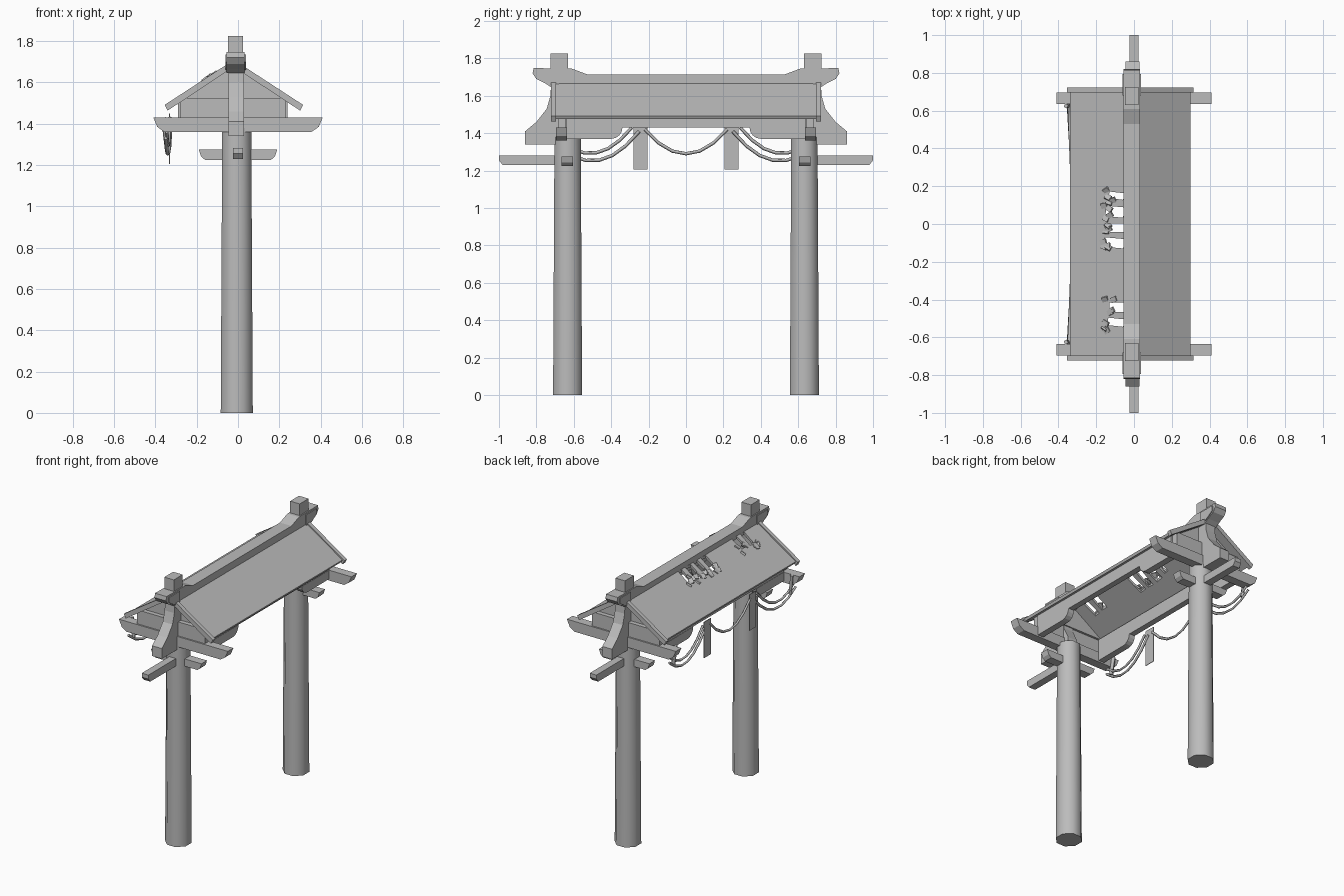
import bpy, bmesh, math, random
from mathutils import Matrix, Vector

random.seed(4)
cube = bpy.data.objects.get("Cube")
if cube:
    bpy.data.objects.remove(cube)

mat = bpy.data.materials.new("weathered grey")
mat.use_nodes = True
GREY = (0.5, 0.5, 0.5, 1)
mat.diffuse_color = GREY
mat.node_tree.nodes["Principled BSDF"].inputs["Base Color"].default_value = GREY

CX = -0.02      # centre line of roof
SIDES = ((-1, "front"), (1, "back"))


def finish(bm, name):
    bmesh.ops.recalc_face_normals(bm, faces=bm.faces)
    mesh = bpy.data.meshes.new(name)
    bm.to_mesh(mesh)
    bm.free()
    mesh.materials.append(mat)
    obj = bpy.data.objects.new(name, mesh)
    bpy.context.collection.objects.link(obj)
    return obj


def prism(name, pts, axis, lo, hi):
    """Extrude a 2D profile along x (points y,z) or along y (points x,z)."""
    bm = bmesh.new()
    place = (lambda p: (lo, p[0], p[1])) if axis == "x" else (lambda p: (p[0], lo, p[1]))
    face = bm.faces.new([bm.verts.new(place(p)) for p in pts])
    new = bmesh.ops.extrude_face_region(bm, geom=[face])["geom"]
    step = Vector((hi - lo, 0, 0) if axis == "x" else (0, hi - lo, 0))
    bmesh.ops.translate(bm, vec=step, verts=[v for v in new if isinstance(v, bmesh.types.BMVert)])
    return finish(bm, name)


def boxes(name, items):
    """Boxes given as (centre, size, rotation matrix), joined in one mesh."""
    bm = bmesh.new()
    for centre, size, rot in items:
        m = Matrix.Translation(centre) @ rot.to_4x4() @ Matrix.Diagonal((*size, 1))
        bmesh.ops.create_cube(bm, size=1, matrix=m)
    return finish(bm, name)


def box(name, lo, hi):
    lo, hi = Vector(lo), Vector(hi)
    return boxes(name, [((lo + hi) / 2, hi - lo, Matrix.Identity(3))])


def boat(half, z0, z1, cut, mid=0):
    """Beam profile whose lower corners are trimmed back."""
    h = (z1 - z0) * 0.5
    right = [(half, z1), (half - cut * 0.35, z0 + h * 0.7), (half - cut, z0)]
    return [(mid + x, z) for x, z in right] + [(mid - x, z) for x, z in reversed(right)]


# Posts, arms and end brackets, once for each end
for s, end in SIDES:
    bm = bmesh.new()
    bmesh.ops.create_cone(bm, cap_ends=True, segments=8, radius1=0.084, radius2=0.076, depth=1.38,
                          matrix=Matrix.Translation((-0.006, s * 0.633, 0.69))
                          @ Matrix.Rotation(math.pi / 8, 4, "Z"))
    post = finish(bm, end + "_post")
    bpy.context.view_layer.objects.active = post
    post.select_set(True)
    bpy.ops.object.shade_smooth_by_angle(angle=math.radians(50))
    post.select_set(False)

    prism(end + "_upper_cross_arm", boat(0.41, 1.36, 1.43, 0.055), "y", s * 0.635, s * 0.695)
    prism(end + "_lower_cross_arm", boat(0.19, 1.225, 1.275, 0.03), "y", s * 0.605, s * 0.665)
    prism(end + "_long_arm", [(s * y, z) for y, z in
          ((0.6, 1.23), (0.98, 1.23), (1.0, 1.255), (1.0, 1.282), (0.6, 1.282))], "x", -0.025, 0.025)
    # Flared strut that carries the ridge end
    prism(end + "_ridge_strut", [(s * y, z) for y, z in
          ((0.6, 1.34), (0.86, 1.34), (0.86, 1.41), (0.8, 1.46), (0.745, 1.53), (0.725, 1.6),
           (0.72, 1.68), (0.62, 1.68), (0.64, 1.5), (0.6, 1.42))], "x", -0.045, 0.028)
    box(end + "_ridge_finial", (-0.048, s * 0.63, 1.73), (0.024, s * 0.725, 1.825))
    # Stacked ties and triangular gable board
    box(end + "_gable_tie", (-0.28, s * 0.645, 1.43), (0.23, s * 0.685, 1.525))
    prism(end + "_gable_board", [(-0.27, 1.52), (0.22, 1.52), (CX, 1.68)], "y", s * 0.63, s * 0.655)
    # Bracket with rounded inner end below each purlin
    for x, side in ((-0.27, "right"), (0.22, "left")):
        arc = [(s * (0.40 - 0.06 * math.sin(a)), 1.43 - 0.06 * math.cos(a))
               for a in (0, 0.4, 0.8, 1.2, math.pi / 2)]
        prism(f"{end}_{side}_bracket", [(s * 0.64, 1.43), (s * 0.64, 1.37)] + arc,
              "x", x - 0.022, x + 0.022)

for x, side in ((-0.27, "right"), (0.22, "left")):
    box(side + "_purlin", (x - 0.02, -0.64, 1.43), (x + 0.02, 0.64, 1.52))

# Ridge beam with upturned ends
half = [(0.53, 1.715), (0.61, 1.745), (0.815, 1.748), (0.82, 1.72), (0.8, 1.69), (0.75, 1.665),
        (0.72, 1.645), (0.66, 1.645), (0.6, 1.66)]
prism("ridge_beam", half + [(-y, z) for y, z in reversed(half)], "x", -0.055, 0.032)
for s, end in SIDES:
    prism(end + "_ridge_scroll", [(s * y, z) for y, z in
          ((0.68, 1.735), (0.795, 1.735), (0.795, 1.7), (0.74, 1.665), (0.68, 1.65))],
          "x", -0.06, 0.038)


# Roof slopes and their end trims
def slope(x_in, x_out, top, thick):
    drop = abs(x_out - x_in) * 0.65
    n = math.copysign(thick * 0.5, x_out - x_in)
    return [(x_in, top), (x_out, top - drop), (x_out - n, top - drop - thick), (x_in, top - thick * 1.2)]


roofs = {}
for d, side in ((-1, "right"), (1, "left")):
    roofs[side] = prism(side + "_roof", slope(CX, CX + d * 0.32, 1.70, 0.016), "y", -0.695, 0.715)
    for s, end in SIDES:
        prism(f"{end}_{side}_roof_trim", slope(CX, CX + d * 0.335, 1.709, 0.028),
              "y", s * 0.695, s * 0.722)

# Broken openings in the right slope
holes = [(0.15, 0.035), (0.065, 0.055), (-0.02, 0.045), (-0.1, 0.05), (-0.44, 0.05), (-0.52, 0.04)]
cuts, shards = [], []
for y, w in holes:
    depth = random.uniform(0.07, 0.1)
    cuts.append(((-0.055 - depth / 2, y, 1.65), (depth, w, 0.4),
                 Matrix.Rotation(random.uniform(-0.15, 0.15), 3, "Z")))
    for k in range(4):
        x = -0.06 - depth + random.uniform(-0.02, 0.03)
        tilt = Matrix.Rotation(random.uniform(-0.7, 0.7), 3, "Z") @ Matrix.Rotation(-0.577, 3, "Y")
        tilt = tilt @ Matrix.Rotation(random.uniform(-0.4, 0.4), 3, "X")
        shards.append(((x, y + random.uniform(-0.045, 0.045), 1.70 + 0.65 * (x - CX)),
                       (0.035, 0.028, 0.012), tilt))
cutter = boxes("roof_cutter", cuts)
cutter.hide_render = True
mod = roofs["right"].modifiers.new("openings", "BOOLEAN")
mod.operation, mod.solver, mod.object = "DIFFERENCE", "EXACT", cutter
bpy.context.view_layer.objects.active = roofs["right"]
bpy.ops.object.modifier_apply(modifier=mod.name)
bpy.data.objects.remove(cutter)
boxes("broken_shingles", shards)

# Hanging strips and sagging ropes along the right eave
for s, end in SIDES:
    box(end + "_hanging_strip", (-0.333, s * 0.207, 1.205), (-0.329, s * 0.28, 1.45))


def rope(name, start, stop, sag, r=0.009):
    curve = bpy.data.curves.new(name, "CURVE")
    curve.dimensions = "3D"
    curve.bevel_depth, curve.bevel_resolution = r, 0
    curve.use_fill_caps = True
    spline = curve.splines.new("POLY")
    n = 6
    spline.points.add(n)
    for i, p in enumerate(spline.points):
        t = i / n
        q = Vector(start).lerp(Vector(stop), t)
        q.z -= sag * 4 * t * (1 - t)
        p.co = (*q, 1)
    curve.materials.append(mat)
    obj = bpy.data.objects.new(name, curve)
    bpy.context.collection.objects.link(obj)


rope("middle_rope", (-0.33, -0.22, 1.42), (-0.33, 0.22, 1.42), 0.13)
for s, end in SIDES:
    rope(end + "_upper_rope", (-0.345, s * 0.67, 1.36), (-0.33, s * 0.29, 1.43), 0.10)
    rope(end + "_lower_rope", (-0.35, s * 0.68, 1.33), (-0.325, s * 0.25, 1.41), 0.115)
    rope(end + "_rope_knot", (-0.36, s * 0.625, 1.43), (-0.345, s * 0.63, 1.30), 0, 0.013)
